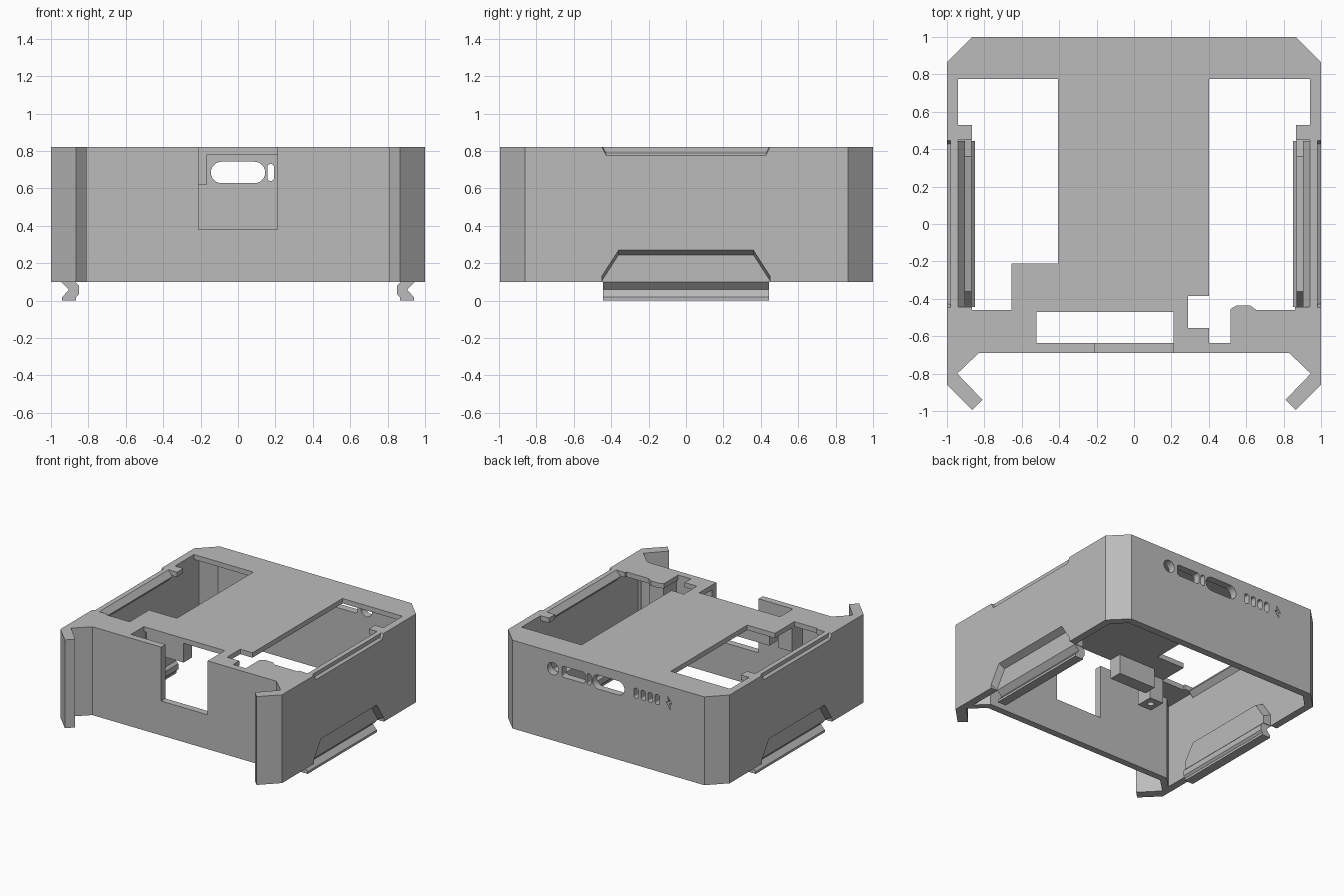
import bpy
import bmesh
import math

if "Cube" in bpy.data.objects:
    bpy.data.objects.remove(bpy.data.objects["Cube"])

grey = bpy.data.materials.new("plain grey")
grey.use_nodes = True
COLOUR = (0.5, 0.5, 0.5, 1)
grey.diffuse_color = COLOUR
grey.node_tree.nodes["Principled BSDF"].inputs["Base Color"].default_value = COLOUR


def place(axis, a, b, t):
    return {"x": (t, a, b), "y": (a, t, b), "z": (a, b, t)}[axis]


def loft(name, axis, start, lo, end, hi):
    """Solid between two matching outlines set at lo and hi along an axis."""
    bm = bmesh.new()
    first = [bm.verts.new(place(axis, a, b, lo)) for a, b in start]
    last = [bm.verts.new(place(axis, a, b, hi)) for a, b in end]
    bm.faces.new(first)
    bm.faces.new(last)
    n = len(first)
    for i in range(n):
        j = (i + 1) % n
        bm.faces.new((first[i], first[j], last[j], last[i]))
    bmesh.ops.recalc_face_normals(bm, faces=bm.faces)
    mesh = bpy.data.meshes.new(name)
    bm.to_mesh(mesh)
    bm.free()
    mesh.materials.append(grey)
    obj = bpy.data.objects.new(name, mesh)
    bpy.context.scene.collection.objects.link(obj)
    return obj


def prism(name, axis, outline, lo, hi):
    return loft(name, axis, outline, lo, outline, hi)


def rect(a0, a1, b0, b1):
    return [(a0, b0), (a1, b0), (a1, b1), (a0, b1)]


def box(name, x, y, z):
    return prism(name, "z", rect(*x, *y), *z)


def rounded(a, b, w, h, r, steps=6):
    """Rounded rectangle centred on (a, b)."""
    pts = []
    for k, (sa, sb) in enumerate(((1, 1), (-1, 1), (-1, -1), (1, -1))):
        for i in range(steps + 1):
            t = math.pi / 2 * (k + i / steps)
            pts.append((a + sa * (w / 2 - r) + r * math.cos(t),
                        b + sb * (h / 2 - r) + r * math.sin(t)))
    return pts


def combine(obj, other, operation="DIFFERENCE"):
    """Apply a boolean and discard the helper."""
    other.hide_render = True
    mod = obj.modifiers.new("combine", "BOOLEAN")
    mod.operation = operation
    mod.solver = "EXACT"
    mod.object = other
    graph = bpy.context.evaluated_depsgraph_get()
    graph.update()
    mesh = bpy.data.meshes.new_from_object(obj.evaluated_get(graph))
    obj.modifiers.clear()
    obj.data = mesh
    bpy.data.objects.remove(other)


def mirrored(half):
    """Close a right-hand outline with its mirror image."""
    return half + [(-a, b) for a, b in reversed(half)]


BOTTOM, UNDER, TOP = 0.1, 0.78, 0.82
INNER = 0.94

# Shell with chamfered back corners and hooked front corners
shell_outline = mirrored([(0.83, -0.69), (0.945, -0.8), (0.81, -0.94),
                          (0.865, -0.995), (1, -0.86), (1, 0.865), (0.865, 1)])
housing = prism("housing", "z", shell_outline, BOTTOM, TOP)
cavity_outline = mirrored([(0.85, -0.635), (INNER, -0.725), (INNER, 0.84), (0.84, INNER)])
combine(housing, prism("cavity", "z", cavity_outline, 0, UNDER))

# Openings in the top plate
left_opening = [(0.4, 0.775), (INNER, 0.775), (INNER, 0.53), (0.865, 0.53), (0.865, 0.45),
                (INNER, 0.45), (INNER, -0.445), (0.86, -0.445), (0.86, -0.46),
                (0.655, -0.46), (0.62, -0.435), (0.55, -0.435), (0.515, -0.455),
                (0.515, -0.635), (0.4, -0.635), (0.4, -0.555), (0.29, -0.555),
                (0.29, -0.385), (0.4, -0.385)]
right_opening = [(-0.405, 0.775), (-INNER, 0.775), (-INNER, 0.53), (-0.865, 0.53),
                 (-0.865, 0.45), (-INNER, 0.45), (-INNER, -0.445), (-0.865, -0.445),
                 (-0.865, -0.46), (-0.655, -0.46), (-0.655, -0.21), (-0.405, -0.21)]
for outline in (left_opening, right_opening, rect(-0.52, 0.21, -0.635, -0.47)):
    combine(housing, prism("opening", "z", outline, 0.7, 0.9))

# Front window, open at the top
combine(housing, box("window", (-0.21, 0.21), (-0.75, -0.6), (0.38, 0.9)))

# Ports in the back wall
PORT = 0.685
ports = [rounded(0.5, PORT, 0.1, 0.1, 0.049),
         rounded(0.315, PORT, 0.21, 0.09, 0.02),
         rounded(0.175, PORT, 0.035, 0.09, 0.016),
         rounded(0, PORT, 0.29, 0.115, 0.057)]
ports += [rounded(-0.25 - 0.064 * i, PORT, 0.04, 0.08, 0.015) for i in range(4)]
ports.append([(-0.535, 0.735), (-0.575, 0.68), (-0.552, 0.68),
              (-0.56, 0.63), (-0.52, 0.69), (-0.543, 0.69)])
for outline in ports:
    combine(housing, prism("port", "y", outline, 0.9, 1.1))


def trapezoid(low, shoulder, high):
    return [(-0.45, low), (0.45, low), (0.45, shoulder),
            (0.36, high), (-0.36, high), (-0.45, shoulder)]


for side, word in ((1, "left"), (-1, "right")):
    # Inner bulge behind the recess, then the recess itself
    combine(housing, loft("bulge", "x", trapezoid(BOTTOM, 0.2, 0.33), side * 0.95,
                          trapezoid(BOTTOM, 0.16, 0.29), side * 0.87), "UNION")
    combine(housing, loft("recess", "x", trapezoid(0.05, 0.135, 0.275), side * 1.01,
                          trapezoid(0.05, 0.105, 0.245), side * 0.945))

    # Shallow grip notch along the outer top edge
    long_edge = [(-0.455, 0.83), (0.455, 0.83), (0.425, 0.77), (-0.425, 0.77)]
    short_edge = [(-0.45, 0.83), (0.45, 0.83), (0.43, 0.79), (-0.43, 0.79)]
    combine(housing, loft("notch", "x", long_edge, side * 1.01, short_edge, side * 0.98))

    # Snap hook below and matching bead above
    hook = [(0.945, 0.1), (0.905, 0.058), (0.94, 0.018), (0.94, 0), (0.865, 0),
            (0.865, 0.018), (0.85, 0.035), (0.85, 0.08), (0.87, 0.1)]
    prism(word + "_snap_hook", "y", [(side * a, b) for a, b in hook], -0.445, 0.445)
    bead = [(INNER, TOP), (0.903, 0.775), (INNER, 0.735)]
    prism(word + "_snap_bead", "y", [(side * a, b) for a, b in bead], -0.445, 0.445)

# Supports hanging under the top plate
boss = box("screw_boss", (-0.65, -0.525), (-0.58, -0.44), (0.58, 0.79))
combine(boss, prism("screw_hole", "z", rounded(-0.587, -0.51, 0.05, 0.05, 0.0249), 0.5, 0.7))
box("support_block", (-0.5, -0.165), (-0.465, -0.36), (0.62, 0.79))
box("support_post", (0.53, 0.66), (-0.64, -0.47), (0.5, 0.79))
